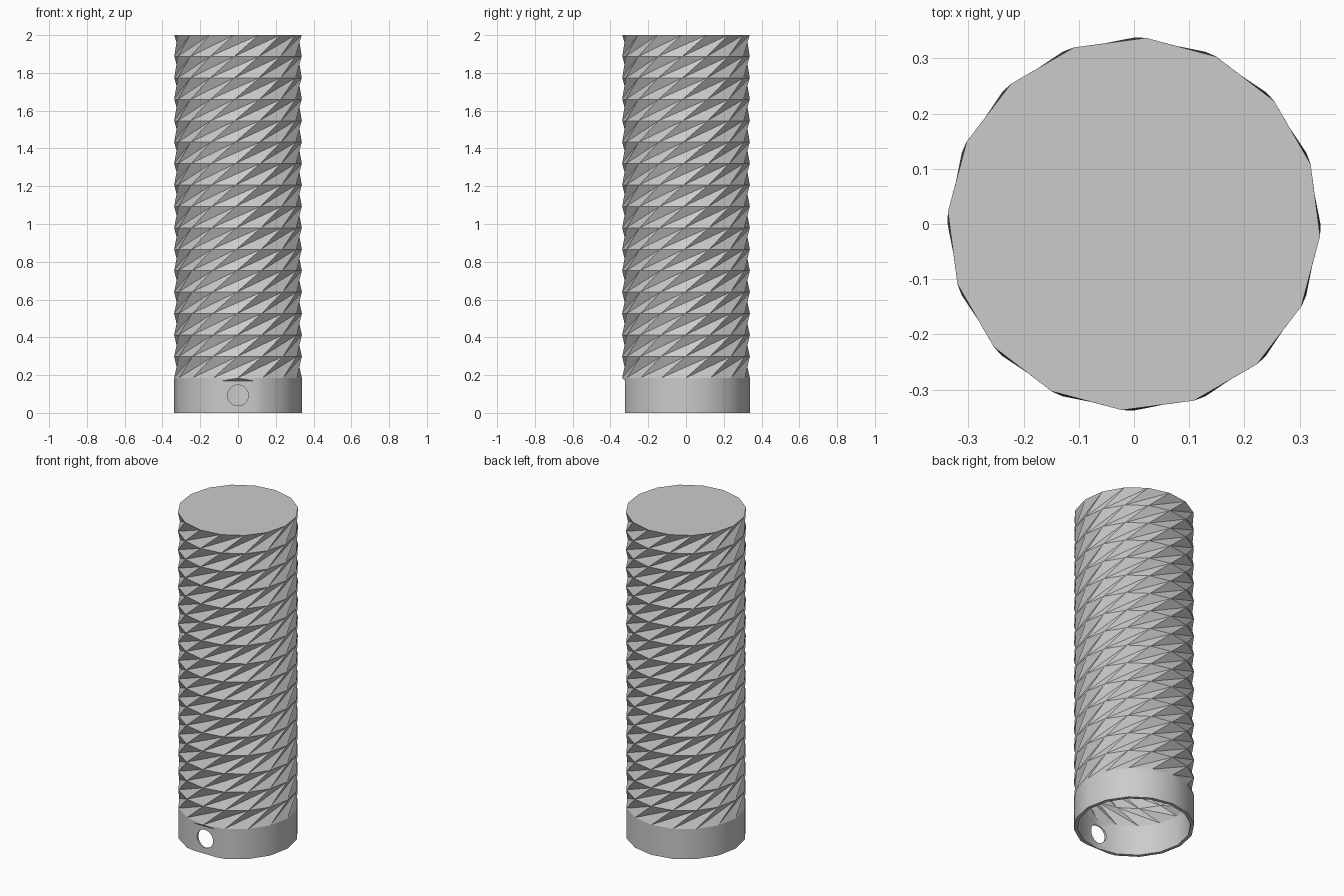
import bpy, bmesh, math

SIDES, LAYERS = 16, 16
RADIUS, COLLAR, HEIGHT = 0.338, 0.186, 2.0
STEP = math.tau / SIDES
TWIST = math.radians(22.266)

cube = bpy.data.objects.get("Cube")
if cube:
    bpy.data.objects.remove(cube)

grey = bpy.data.materials.new("plain grey")
grey.use_nodes = True
grey.diffuse_color = (0.6, 0.6, 0.6, 1)
grey.node_tree.nodes["Principled BSDF"].inputs["Base Color"].default_value = (0.6, 0.6, 0.6, 1)


def ring(bm, radius, z, turn):
    return [bm.verts.new((radius * math.cos(i * STEP + turn), radius * math.sin(i * STEP + turn), z))
            for i in range(SIDES)]


def shell(bm, radius, top):
    """Straight collar, then twisted layers folded along their long diagonals."""
    base = ring(bm, radius, 0, 0)
    low = ring(bm, radius, COLLAR, 0)
    for i in range(SIDES):
        j = (i + 1) % SIDES
        bm.faces.new((base[i], base[j], low[j], low[i]))
    for k in range(1, LAYERS + 1):
        z = COLLAR + (HEIGHT - COLLAR) * k / LAYERS
        high = ring(bm, radius, min(z, top), k * TWIST)
        for i in range(SIDES):
            j = (i + 1) % SIDES
            bm.faces.new((low[i], low[j], high[j]))
            bm.faces.new((low[i], high[j], high[i]))
        low = high
    bm.faces.new(low)
    return base


def make_object(name, bm):
    bmesh.ops.recalc_face_normals(bm, faces=bm.faces)
    mesh = bpy.data.meshes.new(name)
    bm.to_mesh(mesh)
    bm.free()
    mesh.materials.append(grey)
    obj = bpy.data.objects.new(name, mesh)
    bpy.context.collection.objects.link(obj)
    return obj


# Twisted tube: outer and inner skins joined by the bottom rim
bm = bmesh.new()
outer = shell(bm, RADIUS, HEIGHT)
inner = shell(bm, RADIUS * 0.94, HEIGHT - 0.015)
for i in range(SIDES):
    j = (i + 1) % SIDES
    bm.faces.new((outer[j], outer[i], inner[i], inner[j]))
tube = make_object("twisted_tube", bm)

# Cutter for the flat front of the collar, with a sloped ledge on top
bm = bmesh.new()
profile = [(-0.5, -0.1), (-0.322, -0.1), (-0.322, 0.17), (-0.338, 0.184), (-0.5, 0.184)]
face = bm.faces.new([bm.verts.new((-0.3, y, z)) for y, z in profile])
moved = bmesh.ops.extrude_face_region(bm, geom=[face])["geom"]
bmesh.ops.translate(bm, vec=(0.6, 0, 0), verts=[v for v in moved if isinstance(v, bmesh.types.BMVert)])
flat_cutter = make_object("flat_cutter", bm)

# Cutter for the round hole in the front wall
bpy.ops.mesh.primitive_cylinder_add(vertices=32, radius=0.055, depth=0.3,
                                    location=(0, -0.35, 0.093), rotation=(math.pi / 2, 0, 0))
hole_cutter = bpy.context.object
hole_cutter.name = "hole_cutter"
hole_cutter.data.materials.append(grey)

bpy.ops.object.select_all(action='DESELECT')
bpy.context.view_layer.objects.active = tube
tube.select_set(True)
for cutter in (flat_cutter, hole_cutter):
    cutter.hide_render = True
    mod = tube.modifiers.new(cutter.name, 'BOOLEAN')
    mod.operation, mod.solver, mod.object = 'DIFFERENCE', 'EXACT', cutter
    bpy.ops.object.modifier_apply(modifier=mod.name)
    bpy.data.objects.remove(cutter)

# Smooth collar, flat facets above it
bpy.ops.object.shade_smooth_by_angle(angle=math.radians(30))
for poly in tube.data.polygons:
    if poly.center.z > COLLAR:
        poly.use_smooth = False
